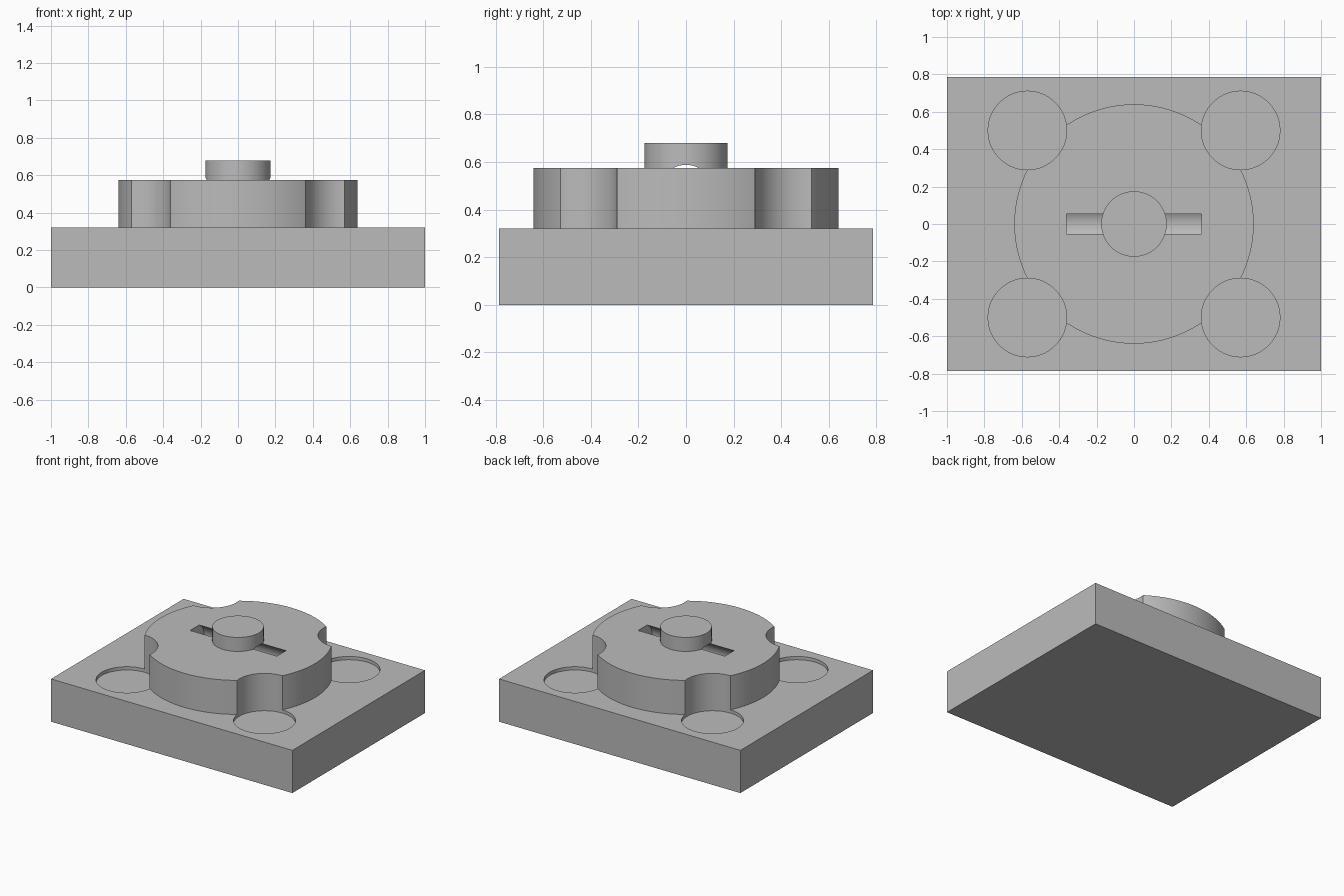
import bpy
from math import radians

cube = bpy.data.objects.get("Cube")
if cube:
    bpy.data.objects.remove(cube, do_unlink=True)

# One plain grey for the whole model
grey = bpy.data.materials.new("plain_grey")
grey.use_nodes = True
colour = (0.5, 0.5, 0.5, 1)
grey.diffuse_color = colour
grey.node_tree.nodes["Principled BSDF"].inputs["Base Color"].default_value = colour

BASE_TOP, BOSS_TOP, CAP_TOP = 0.32, 0.575, 0.68
RECESS_FLOOR = BASE_TOP - 0.025


def finish(obj, name):
    obj.name = name
    obj.data.materials.append(grey)
    return obj


def cylinder(name, radius, bottom, top, x=0, y=0, sides=96):
    bpy.ops.mesh.primitive_cylinder_add(
        vertices=sides, radius=radius, depth=top - bottom,
        location=(x, y, (bottom + top) / 2))
    return finish(bpy.context.object, name)


def cut(target, cutters):
    bpy.context.view_layer.objects.active = target
    for cutter in cutters:
        mod = target.modifiers.new("cut", "BOOLEAN")
        mod.operation = "DIFFERENCE"
        mod.solver = "EXACT"
        mod.object = cutter
        bpy.ops.object.modifier_apply(modifier=mod.name)


# Rectangular base plate
bpy.ops.mesh.primitive_cube_add(size=1, location=(0, 0, BASE_TOP / 2))
base = finish(bpy.context.object, "base_plate")
base.scale = (2, 1.57, BASE_TOP)
bpy.ops.object.transform_apply(location=False, rotation=False, scale=True)

# Round boss and the cap on top of it
boss = cylinder("round_boss", 0.64, BASE_TOP, BOSS_TOP, sides=128)
cap = cylinder("centre_cap", 0.175, BOSS_TOP, CAP_TOP)

# Corner bores: shallow recesses in the plate, notches in the boss
bores = [cylinder("bore_cutter", 0.21, RECESS_FLOOR, 0.9, sx * 0.57, sy * 0.5)
         for sx in (-1, 1) for sy in (-1, 1)]

# Lengthwise round channel that opens as a slot beside the cap
channel = cylinder("channel_cutter", 0.115, -0.36, 0.36)
channel.rotation_euler = (0, radians(90), 0)
channel.location = (0, 0, BOSS_TOP + 0.013 - 0.115)
bpy.context.view_layer.update()

cut(base, bores)
cut(boss, bores + [channel])
cut(cap, [channel])

for helper in bores + [channel]:
    bpy.data.objects.remove(helper, do_unlink=True)

# Smooth round walls, crisp edges
bpy.ops.object.select_all(action="DESELECT")
for part in (base, boss, cap):
    part.select_set(True)
    bpy.context.view_layer.objects.active = part
bpy.ops.object.shade_smooth_by_angle(angle=radians(30))
